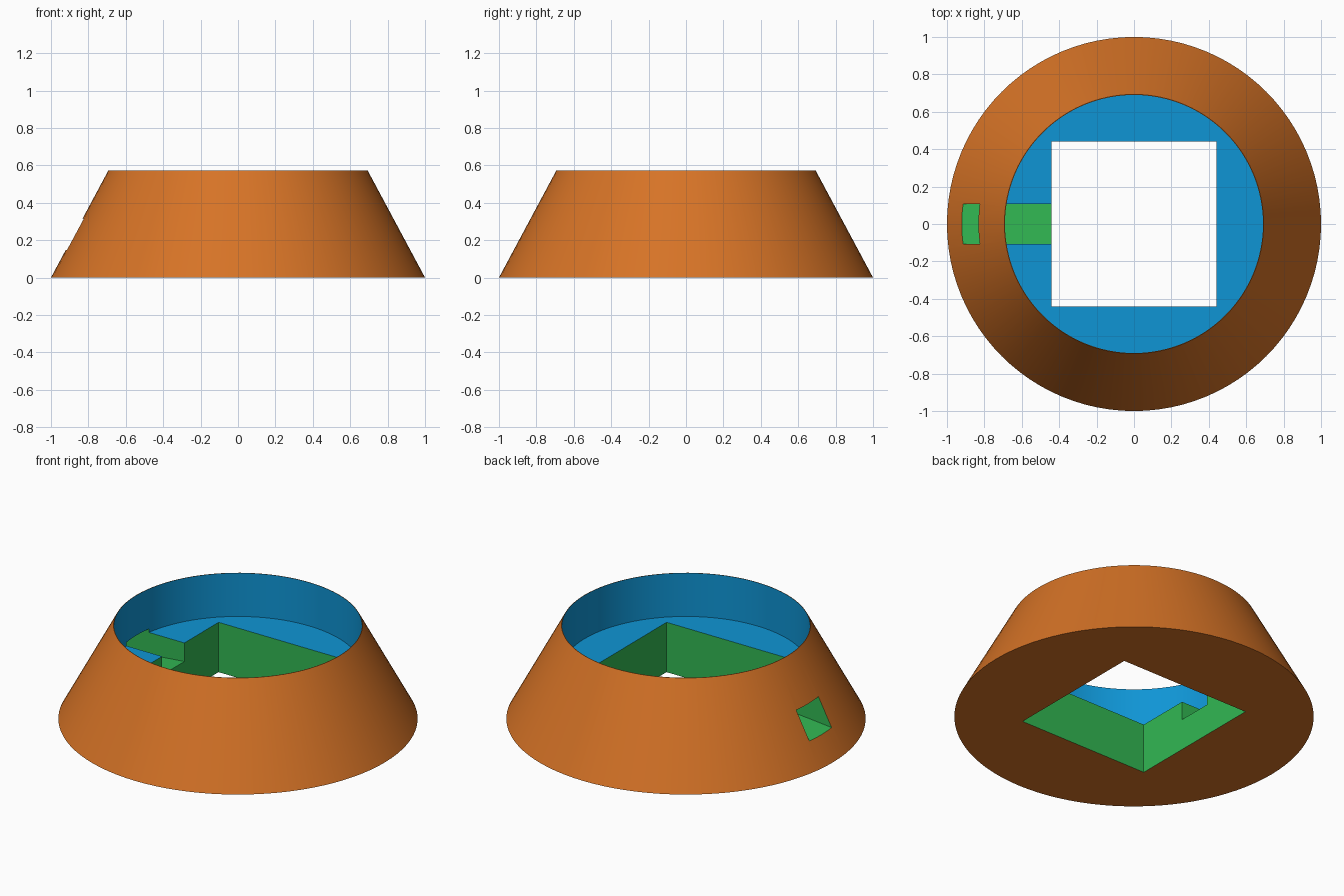
import bpy, bmesh, math
from mathutils import Matrix, Vector

if "Cube" in bpy.data.objects:
    bpy.data.objects.remove(bpy.data.objects["Cube"])

HEIGHT = 0.573
LEDGE = 0.306
SQUARE = 0.44       # half side of the square opening
SLOT = 0.108        # half width of the slot


def srgb(r, g, b):
    lin = [c / 255 / 12.92 if c <= 10 else ((c / 255 + 0.055) / 1.055) ** 2.4 for c in (r, g, b)]
    return (*lin, 1)


materials = []
for name, colour in (("orange", srgb(214, 115, 38)),
                     ("blue", srgb(15, 149, 213)),
                     ("green", srgb(50, 184, 83))):
    m = bpy.data.materials.new(name)
    m.diffuse_color = colour
    m.use_nodes = True
    m.node_tree.nodes["Principled BSDF"].inputs["Base Color"].default_value = m.diffuse_color
    materials.append(m)


def finish(name, bm, index):
    bmesh.ops.recalc_face_normals(bm, faces=bm.faces)
    for f in bm.faces:
        f.material_index = index
    me = bpy.data.meshes.new(name)
    bm.to_mesh(me)
    bm.free()
    for m in materials:
        me.materials.append(m)
    ob = bpy.data.objects.new(name, me)
    bpy.context.collection.objects.link(ob)
    return ob


def cone(name, r1, r2, z1, z2, index):
    bm = bmesh.new()
    bmesh.ops.create_cone(bm, cap_ends=True, segments=96, radius1=r1, radius2=r2, depth=z2 - z1,
                          matrix=Matrix.Translation((0, 0, (z1 + z2) / 2)))
    return finish(name, bm, index)


def prism(name, profile, half_width, index):
    # x-z profile extruded along y
    bm = bmesh.new()
    face = bm.faces.new([bm.verts.new((x, -half_width, z)) for x, z in profile])
    ext = bmesh.ops.extrude_face_region(bm, geom=[face])
    bmesh.ops.translate(bm, vec=Vector((0, 2 * half_width, 0)),
                        verts=[v for v in ext["geom"] if isinstance(v, bmesh.types.BMVert)])
    return finish(name, bm, index)


# Tapered outer body
body = cone("tapered_ring", 1.0, 0.693, 0, HEIGHT, 0)

# Round bore above the ledge, square opening through the base
bore = cone("bore_cutter", 0.69, 0.69, LEDGE, HEIGHT + 0.2, 1)
square = prism("square_cutter", [(-SQUARE, -0.2), (SQUARE, -0.2), (SQUARE, 0.45), (-SQUARE, 0.45)],
               SQUARE, 2)


# Gently sloping side slot from the outer wall to the square opening
def slope(x, z):
    return (x, z + 0.092 * (x + 0.92))


slot = prism("slot_cutter", [slope(-1.2, 0.148), slope(-0.3, 0.148),
                             slope(-0.3, 0.306), slope(-1.2, 0.306)], SLOT, 2)

# Cut the openings; cut faces keep each cutter's colour
bpy.context.view_layer.objects.active = body
for cutter in (bore, square, slot):
    mod = body.modifiers.new(cutter.name, 'BOOLEAN')
    mod.operation = 'DIFFERENCE'
    mod.solver = 'EXACT'
    mod.object = cutter
    bpy.ops.object.modifier_apply(modifier=mod.name)
    bpy.data.objects.remove(cutter)

bpy.ops.object.select_all(action='DESELECT')
body.select_set(True)
bpy.ops.object.shade_smooth_by_angle(angle=math.radians(25))
